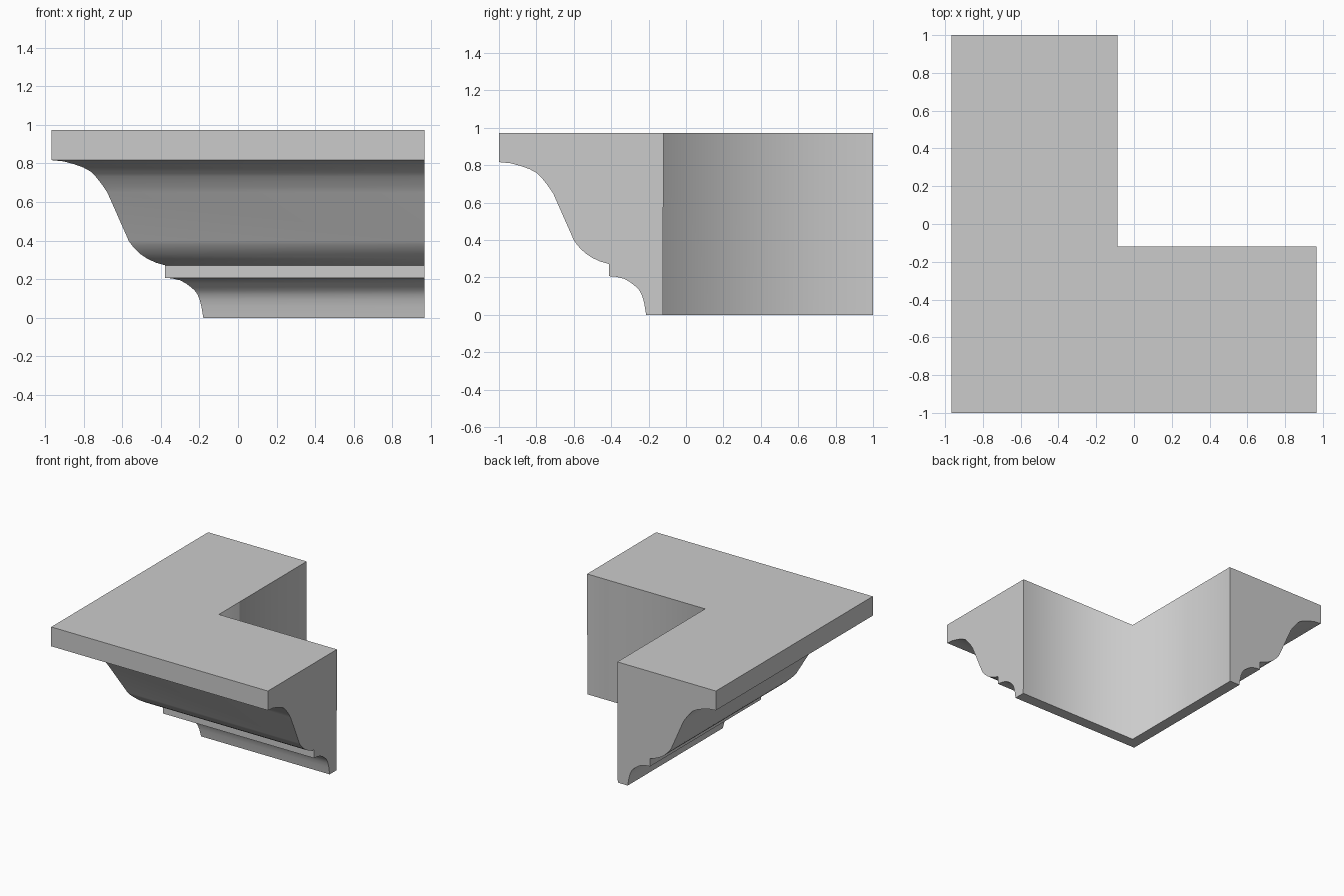
import bpy, bmesh, math

if "Cube" in bpy.data.objects:
    bpy.data.objects.remove(bpy.data.objects["Cube"])

# Moulding section: (distance in from the outer edge, height), top to bottom
PROFILE = [
    (0.0, 0.973), (0.0, 0.817),                                   # top fascia
    (0.06, 0.811), (0.115, 0.797), (0.165, 0.779), (0.205, 0.757),  # upper cove
    (0.228, 0.733), (0.25, 0.706), (0.27, 0.679), (0.29, 0.649),
    (0.40, 0.40), (0.415, 0.378), (0.435, 0.355), (0.463, 0.329),   # slope, ogee
    (0.497, 0.306), (0.54, 0.286), (0.588, 0.272),
    (0.588, 0.207),                                               # fillet
    (0.625, 0.204), (0.667, 0.194), (0.695, 0.179), (0.72, 0.161),  # lower cove
    (0.742, 0.142), (0.757, 0.121), (0.768, 0.094), (0.777, 0.06),
    (0.787, 0.0),
    (0.876, 0.0), (0.88, 0.973),                                  # back wall
]
LEFT, RIGHT, FRONT, BACK = -0.967, 0.967, -1.0, 1.0

bm = bmesh.new()
# Three copies of the section: back end, mitred corner, right end
rings = [
    [bm.verts.new((LEFT + d, BACK, z)) for d, z in PROFILE],
    [bm.verts.new((LEFT + d, FRONT + d, z)) for d, z in PROFILE],
    [bm.verts.new((RIGHT, FRONT + d, z)) for d, z in PROFILE],
]
n = len(PROFILE)
for a, b in zip(rings, rings[1:]):
    for i in range(n):
        j = (i + 1) % n
        bm.faces.new((a[i], b[i], b[j], a[j])).smooth = True
for ring in (rings[0], rings[2]):
    bm.faces.new(ring)
bmesh.ops.recalc_face_normals(bm, faces=bm.faces)

# Crisp steps and mitre; the inside corner of the back wall stays soft
inner = {rings[1][n - 1], rings[1][n - 2]}
for e in bm.edges:
    if e.calc_face_angle(0) > math.radians(35) and set(e.verts) != inner:
        e.smooth = False

mesh = bpy.data.meshes.new("cornice_corner")
bm.to_mesh(mesh)
bm.free()
obj = bpy.data.objects.new("cornice_corner", mesh)
bpy.context.collection.objects.link(obj)

plaster = bpy.data.materials.new("light_grey_plaster")
plaster.diffuse_color = (0.6, 0.6, 0.6, 1)
plaster.use_nodes = True
plaster.node_tree.nodes["Principled BSDF"].inputs["Base Color"].default_value = plaster.diffuse_color
mesh.materials.append(plaster)
